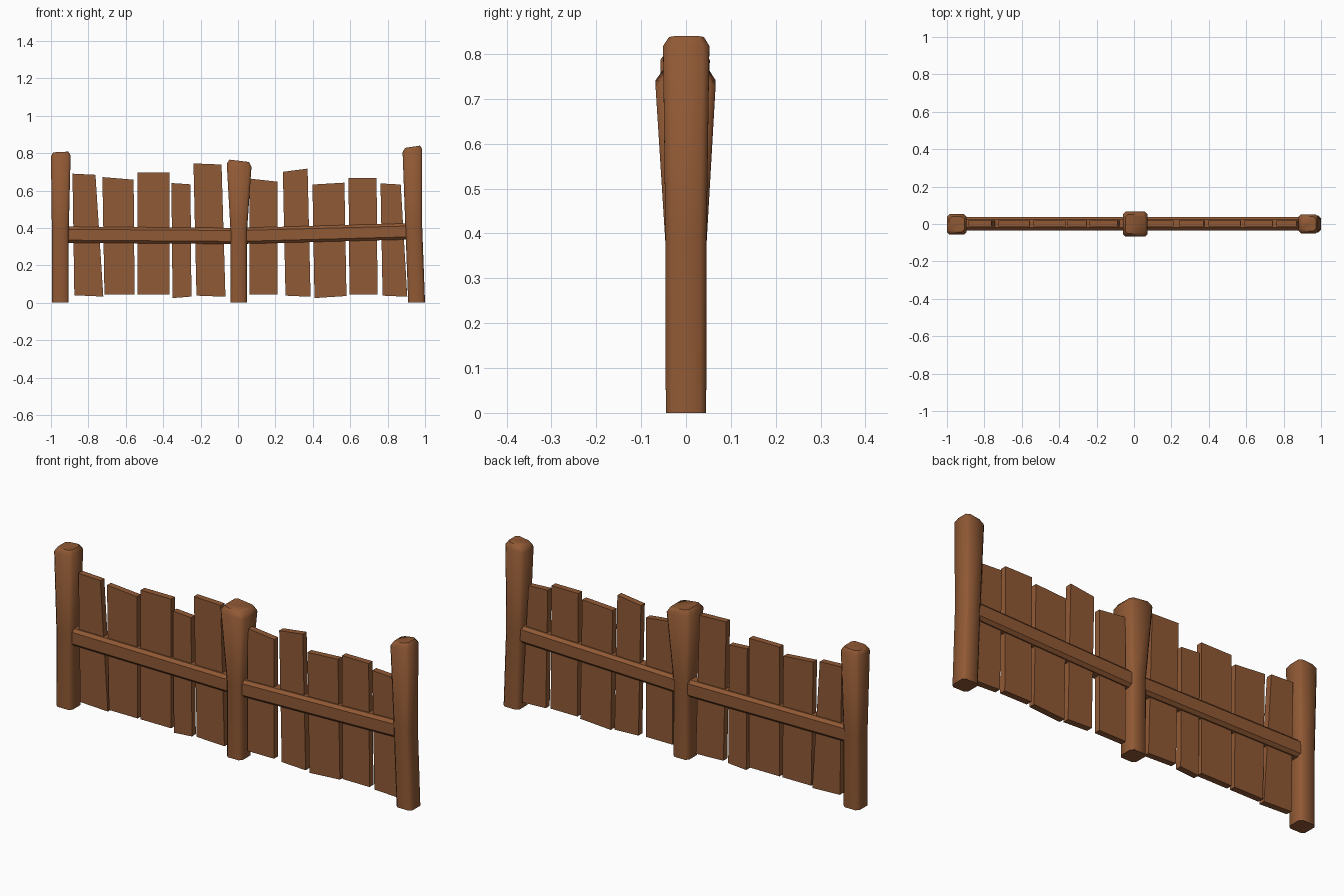
import bpy, bmesh, math

if "Cube" in bpy.data.objects:
    bpy.data.objects.remove(bpy.data.objects["Cube"])

wood = bpy.data.materials.new("brown wood")
wood.diffuse_color = (0.28, 0.10, 0.035, 1)
wood.use_nodes = True
wood.node_tree.nodes["Principled BSDF"].inputs["Base Color"].default_value = wood.diffuse_color


def loft(name, rings, smooth=False):
    """Skin a list of equal-length point rings and cap both ends."""
    bm = bmesh.new()
    loops = [[bm.verts.new(p) for p in r] for r in rings]
    n = len(loops[0])
    for a, b in zip(loops, loops[1:]):
        for i in range(n):
            bm.faces.new((a[i], a[(i + 1) % n], b[(i + 1) % n], b[i]))
    bm.faces.new(loops[0])
    bm.faces.new(loops[-1])
    bmesh.ops.recalc_face_normals(bm, faces=bm.faces)
    me = bpy.data.meshes.new(name)
    bm.to_mesh(me)
    bm.free()
    me.materials.append(wood)
    ob = bpy.data.objects.new(name, me)
    bpy.context.collection.objects.link(ob)
    if smooth:
        bpy.ops.object.select_all(action='DESELECT')
        ob.select_set(True)
        bpy.context.view_layer.objects.active = ob
        bpy.ops.object.shade_smooth_by_angle(angle=math.radians(48))
    return ob


def octagon(u0, u1, v0, v1, c):
    """Rectangle with cut corners."""
    return [(u0 + c, v0), (u1 - c, v0), (u1, v0 + c), (u1, v1 - c),
            (u1 - c, v1), (u0 + c, v1), (u0, v1 - c), (u0, v0 + c)]


# Posts: sections (x0, x1, y0, y1, z), top slope
posts = {
    "left_post": ([(-.995, -.905, -.045, .045, 0), (-.995, -.905, -.046, .046, .38),
                   (-1.0, -.895, -.057, .053, .785), (-.988, -.907, -.043, .04, .806)], .05),
    "middle_post": ([(-.04, .048, -.045, .045, 0), (-.04, .048, -.046, .046, .38),
                     (-.06, .072, -.068, .066, .735), (-.046, .058, -.052, .052, .759)], -.12),
    "right_post": ([(.91, 1.0, -.045, .045, 0), (.895, .985, -.046, .046, .40),
                    (.88, .985, -.051, .052, .812), (.893, .973, -.038, .04, .834)], .15),
}
for name, (secs, slope) in posts.items():
    rings = []
    for k, (x0, x1, y0, y1, z) in enumerate(secs):
        s = slope if k > 1 else 0
        xm = (x0 + x1) / 2
        rings.append([(x, y, z + s * (x - xm))
                      for x, y in octagon(x0, x1, y0, y1, .014)])
    loft(name, rings, True)

# Rails: chamfered bars between the posts
for name, xa, za, xb, zb in (("left_rail", -.95, .364, 0, .357),
                             ("right_rail", 0, .357, .94, .382)):
    loft(name, [[(x, y, z + dz) for y, dz in octagon(-.034, .038, -.043, .043, .014)]
                for x, z in ((xa, za), (xb, zb))])

# Planks: bottom-left, bottom-right, top-right, top-left as x, z
planks = [
    (-.875, .04, -.72, .033, -.762, .684, -.885, .69),
    (-.714, .043, -.553, .043, -.558, .658, -.725, .672),
    (-.537, .043, -.366, .043, -.366, .697, -.537, .697),
    (-.35, .025, -.249, .033, -.254, .633, -.356, .64),
    (-.222, .038, -.067, .032, -.088, .739, -.238, .745),
    (.062, .043, .211, .043, .211, .647, .062, .664),
    (.254, .038, .388, .032, .372, .717, .24, .70),
    (.409, .025, .58, .036, .569, .642, .398, .632),
    (.596, .043, .746, .043, .741, .667, .591, .667),
    (.773, .038, .905, .032, .87, .632, .762, .638),
]
for i, p in enumerate(planks):
    corners = list(zip(p[::2], p[1::2]))
    loft(f"plank_{i + 1}", [[(x, y, z) for x, z in corners] for y in (-.013, .018)])
